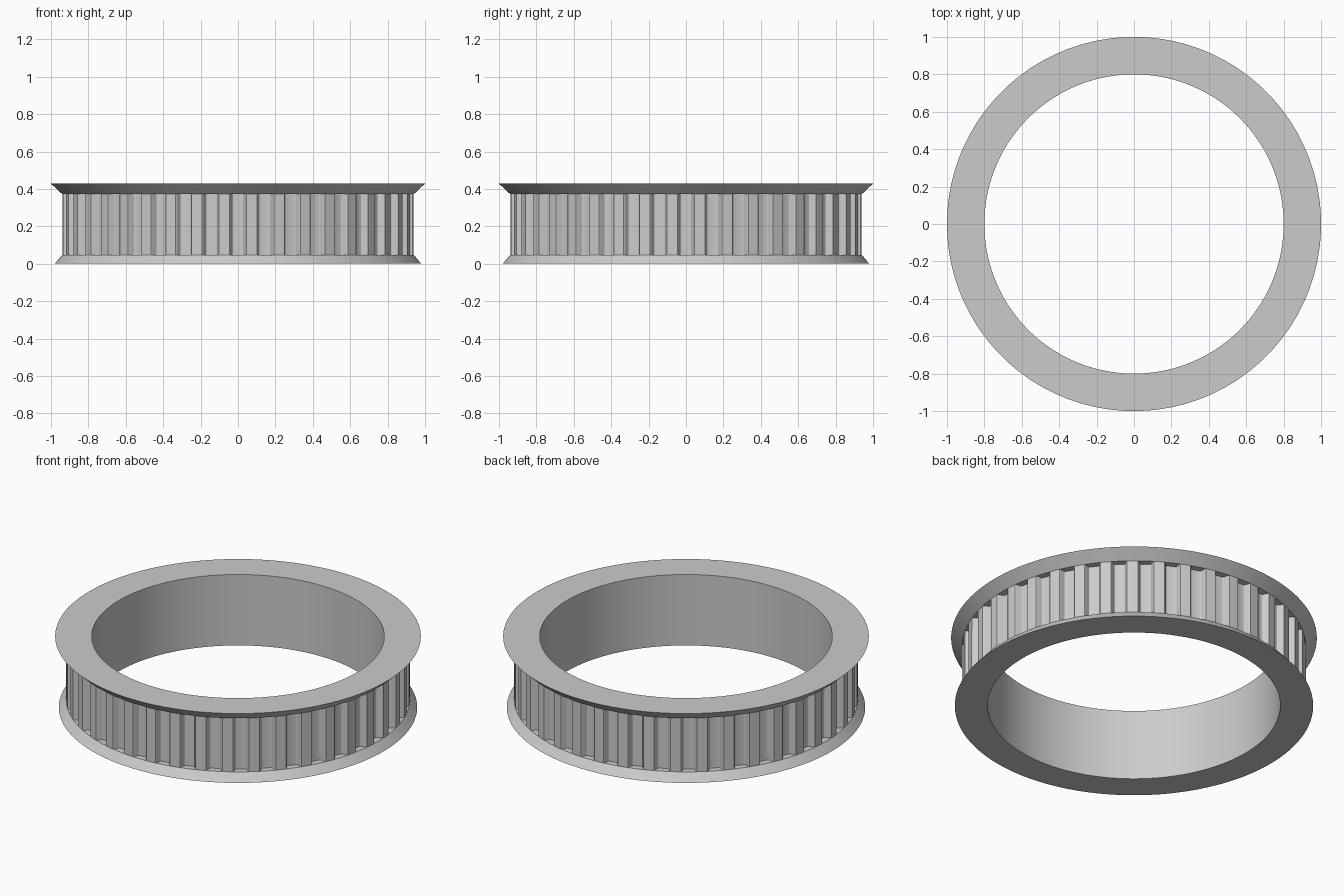
import bpy, bmesh, math

cube = bpy.data.objects.get("Cube")
if cube:
    bpy.data.objects.remove(cube, do_unlink=True)

TEETH = 40
BARREL = 0.94

grey = bpy.data.materials.new("plain grey")
grey.use_nodes = True
colour = (0.6, 0.6, 0.6, 1)
grey.diffuse_color = colour
grey.node_tree.nodes["Principled BSDF"].inputs["Base Color"].default_value = colour

# Half of one groove: sideways offset from its middle, depth below the barrel
half = [(0.022, 0.038), (0.026, 0.037), (0.029, 0.035), (0.031, 0.031),
        (0.040, 0.006), (0.042, 0.003), (0.045, 0.001), (0.049, 0.0)]
groove = [(-x, d) for x, d in reversed(half)] + half

# Polar outline of the toothed barrel
outline = []
pitch = math.tau / TEETH
for i in range(TEETH):
    for x, d in groove:
        y = BARREL - d
        radius = math.hypot(x, y) if d else BARREL
        outline.append((i * pitch + math.atan2(x, y), radius))
    outline.append(((i + 0.5) * pitch, BARREL))

# Stacked rings around the section; None follows the toothed outline
rings = [(0.80, 0), (0.98, 0), (BARREL, 0.048), (None, 0.048),
         (None, 0.372), (BARREL, 0.372), (1.0, 0.428), (0.80, 0.428)]

bm = bmesh.new()
loops = [[bm.verts.new(((r or tooth) * math.cos(a), (r or tooth) * math.sin(a), z))
          for a, tooth in outline] for r, z in rings]
count = len(outline)
for k, lower in enumerate(loops):
    upper = loops[(k + 1) % len(loops)]
    for i in range(count):
        j = (i + 1) % count
        bm.faces.new((lower[i], lower[j], upper[j], upper[i]))

# Merge the flange edge with the tooth tips
bmesh.ops.remove_doubles(bm, verts=bm.verts, dist=0.0001)
bmesh.ops.dissolve_degenerate(bm, edges=bm.edges, dist=0.0001)
bmesh.ops.recalc_face_normals(bm, faces=bm.faces)

mesh = bpy.data.meshes.new("toothed_pulley_ring")
bm.to_mesh(mesh)
bm.free()
mesh.materials.append(grey)
ring = bpy.data.objects.new("toothed_pulley_ring", mesh)
bpy.context.collection.objects.link(ring)

bpy.ops.object.select_all(action="DESELECT")
ring.select_set(True)
bpy.context.view_layer.objects.active = ring
bpy.ops.object.shade_smooth_by_angle(angle=math.radians(15))
